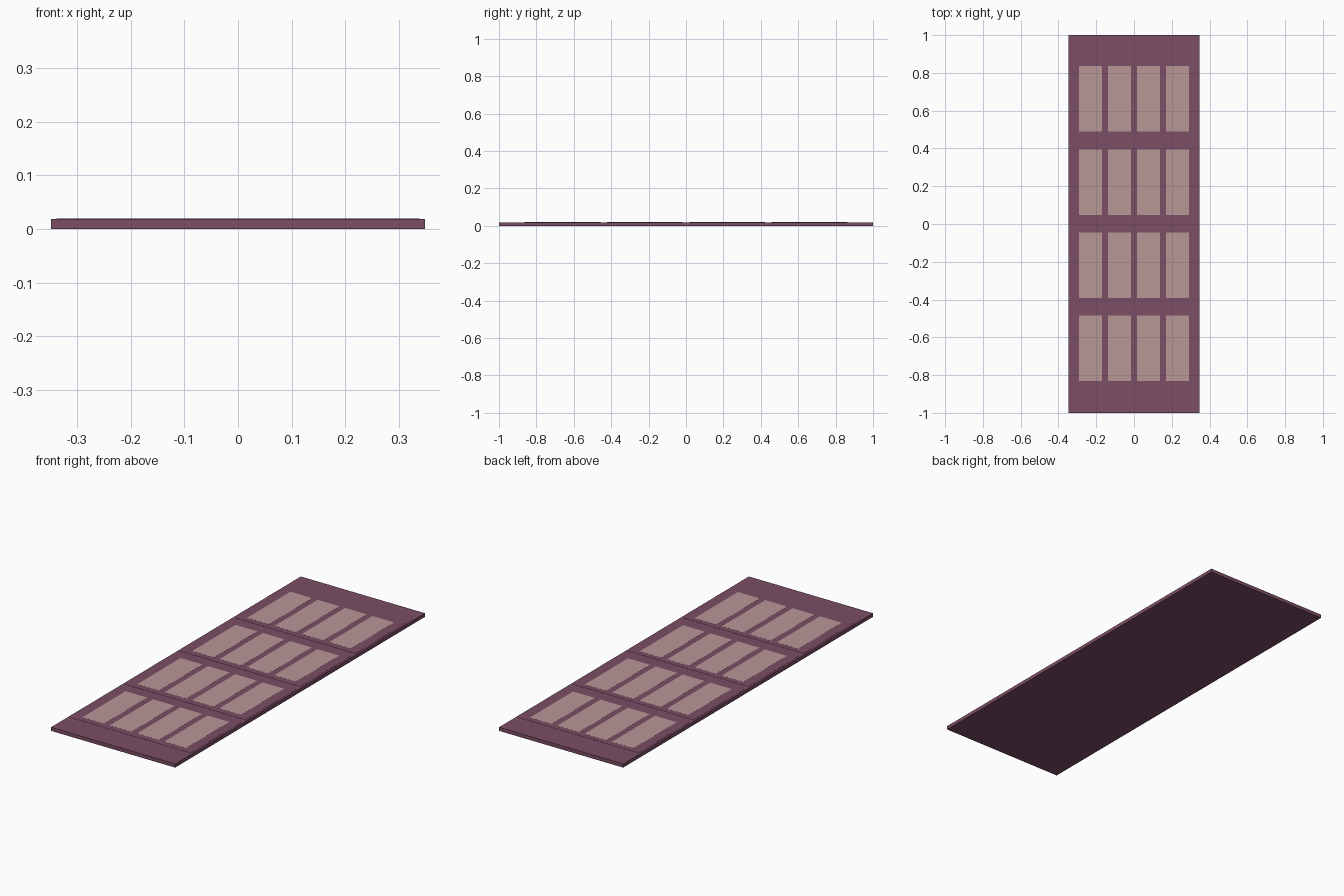
import bpy

if "Cube" in bpy.data.objects:
    bpy.data.objects.remove(bpy.data.objects["Cube"])


def material(name, color):
    m = bpy.data.materials.new(name)
    m.diffuse_color = (*color, 1)
    m.use_nodes = True
    m.node_tree.nodes["Principled BSDF"].inputs["Base Color"].default_value = m.diffuse_color
    return m


def box(name, size, center, mat):
    bpy.ops.mesh.primitive_cube_add(size=1, location=center)
    ob = bpy.context.object
    ob.name = name
    ob.scale = size
    bpy.ops.object.transform_apply(location=False, rotation=False, scale=True)
    ob.data.materials.append(mat)
    return ob


plum = material("plum", (0.20, 0.075, 0.13))
rose = material("rose", (0.48, 0.31, 0.31))

# Base slab
SLAB = 0.0185
box("base_slab", (0.696, 2.0, SLAB), (0, 0, SLAB / 2), plum)

# Four thin row panels, each carrying four pale tiles
PANEL, TILE = 0.0008, 0.0003
for r in range(4):
    y = (r - 1.5) * 0.44
    box(f"row_panel_{r + 1}", (0.676, 0.405, PANEL), (0, y, SLAB + PANEL / 2), plum)
    for c in range(4):
        x = (c - 1.5) * 0.1533
        box(f"tile_{r + 1}_{c + 1}", (0.122, 0.347, TILE),
            (x, y + 0.002, SLAB + PANEL + TILE / 2), rose)
